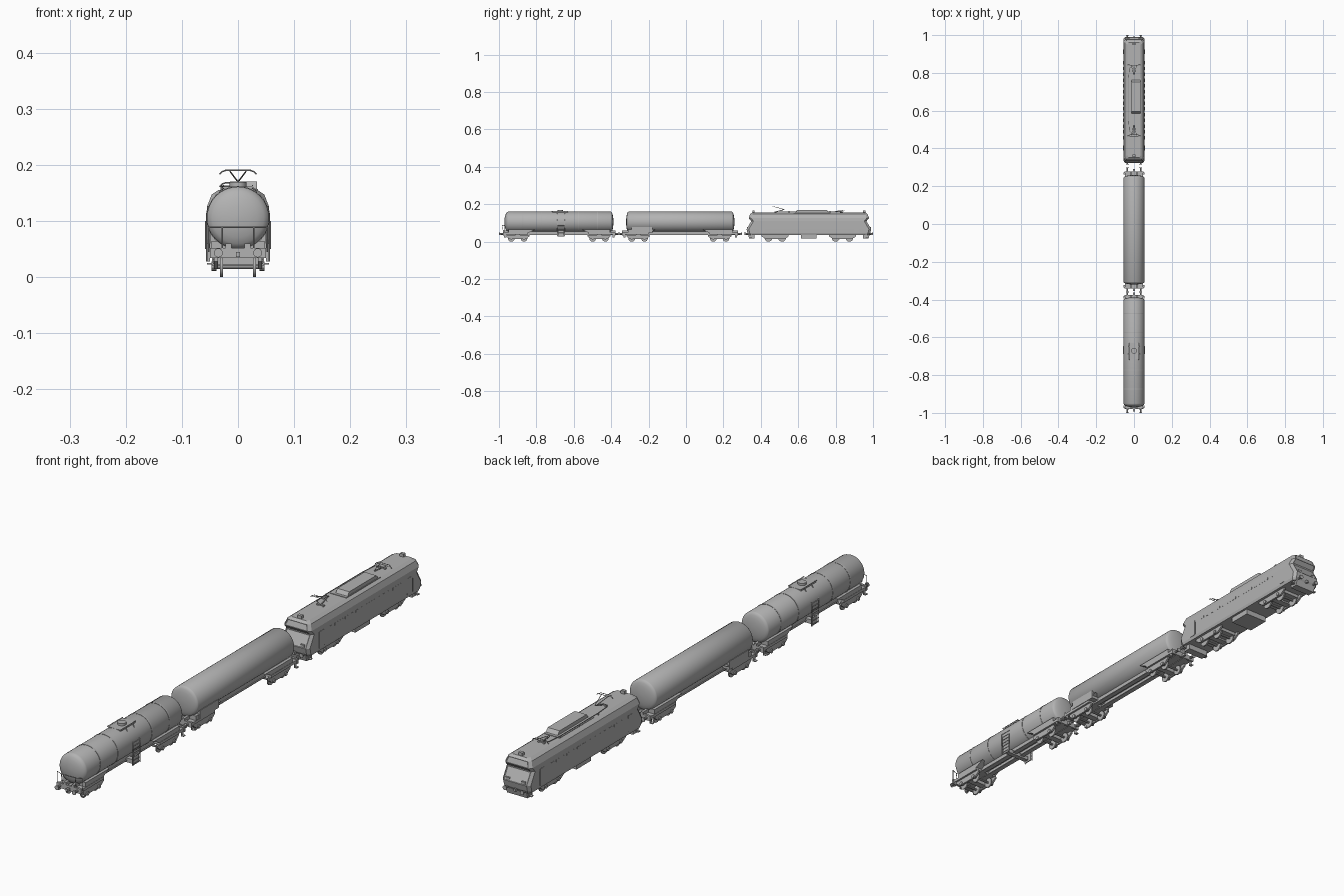
import bpy, bmesh, math
from mathutils import Vector, Matrix

if "Cube" in bpy.data.objects:
    bpy.data.objects.remove(bpy.data.objects["Cube"])

grey = bpy.data.materials.new("plain_grey")
grey.diffuse_color = (0.45, 0.45, 0.45, 1)
grey.use_nodes = True
grey.node_tree.nodes["Principled BSDF"].inputs["Base Color"].default_value = grey.diffuse_color


def finish(name, bm, smooth=False):
    bmesh.ops.recalc_face_normals(bm, faces=bm.faces)
    me = bpy.data.meshes.new(name)
    bm.to_mesh(me)
    bm.free()
    me.materials.append(grey)
    ob = bpy.data.objects.new(name, me)
    bpy.context.collection.objects.link(ob)
    if smooth:
        bpy.context.view_layer.objects.active = ob
        ob.select_set(True)
        bpy.ops.object.shade_smooth_by_angle(angle=math.radians(35))
        ob.select_set(False)
    return ob


def box(name, x, y, z):
    """Box from (min, max) pairs."""
    bm = bmesh.new()
    bmesh.ops.create_cube(bm, size=1)
    for v in bm.verts:
        v.co = [a + (c + 0.5) * (b - a) for c, (a, b) in zip(v.co, (x, y, z))]
    return finish(name, bm)


def prism(name, yz, x0, x1):
    """Side profile in y, z extruded across x."""
    bm = bmesh.new()
    f = bm.faces.new([bm.verts.new((x0, y, z)) for y, z in yz])
    r = bmesh.ops.extrude_face_region(bm, geom=[f])
    bmesh.ops.translate(bm, vec=(x1 - x0, 0, 0),
                        verts=[g for g in r["geom"] if isinstance(g, bmesh.types.BMVert)])
    return finish(name, bm)


def rod(name, pts, r, n=6):
    """Round rod along a list of points."""
    bm = bmesh.new()
    for a, b in zip(pts, pts[1:]):
        a, b = Vector(a), Vector(b)
        rot = (b - a).to_track_quat('Z', 'Y').to_matrix().to_4x4()
        bmesh.ops.create_cone(bm, cap_ends=True, segments=n, radius1=r, radius2=r,
                              depth=(b - a).length, matrix=Matrix.Translation((a + b) / 2) @ rot)
    return finish(name, bm, True)


def lathe_y(name, prof, zc, n=40):
    """Revolve (y, radius) points round a lengthwise axis at height zc."""
    bm = bmesh.new()
    rings = [[bm.verts.new((r * math.sin(2 * math.pi * i / n), y, zc + r * math.cos(2 * math.pi * i / n)))
              for i in range(n)] for y, r in prof]
    for a, b in zip(rings, rings[1:]):
        for i in range(n):
            bm.faces.new((a[i], a[i - 1], b[i - 1], b[i]))
    bm.faces.new(rings[0])
    bm.faces.new(rings[-1])
    return finish(name, bm, True)


def wheelset(y, r):
    for s in (-1, 1):
        rod("wheel", [(s * 0.027, y, r), (s * 0.032, y, r)], r, 24)
        rod("axle_box", [(s * 0.038, y, r), (s * 0.047, y, r)], 0.007, 10)
    rod("axle", [(-0.04, y, r), (0.04, y, r)], 0.004, 8)


def bogie(yc, half, wheel_off, r):
    for d in (-wheel_off, wheel_off):
        wheelset(yc + d, r)
    for s in (-1, 1):
        prism("bogie_side_frame", [(yc - half, 0.036), (yc + half, 0.036), (yc + half, 0.028),
              (yc + half * 0.7, 0.014), (yc - half * 0.7, 0.014), (yc - half, 0.028)], s * 0.036, s * 0.043)
    box("bogie_bolster", (-0.037, 0.037), (yc - 0.012, yc + 0.012), (0.018, 0.042))


def end_gear(y, d):
    """Buffers, coupling and steps at a vehicle end; d points outward."""
    for s in (-1, 1):
        x = s * 0.035
        rod("buffer_stem", [(x, y, 0.043), (x, y + d * 0.018, 0.043)], 0.004, 10)
        rod("buffer_head", [(x, y + d * 0.018, 0.043), (x, y + d * 0.021, 0.043)], 0.008, 16)
        box("corner_step", sorted((s * 0.045, s * 0.055)), (y - d * 0.012 - 0.006, y - d * 0.012 + 0.006), (0.022, 0.025))
        box("step_hanger", sorted((s * 0.044, s * 0.046)), (y - d * 0.012 - 0.006, y - d * 0.012 + 0.006), (0.022, 0.042))
    box("coupling", (-0.004, 0.004), sorted((y, y + d * 0.013)), (0.036, 0.045))


def tank_wagon(y0, y1, bogies, cyl):
    """Underframe, bogies and domed vessel; y0..y1 is the frame, cyl the straight part."""
    a, b = cyl
    c = [(0.014 * math.cos(t), 0.0555 * math.sin(t)) for t in [math.radians(k) for k in range(5, 91, 17)]]
    e = 1.5 if y0 < -0.9 else 0.95
    lathe_y("tank_vessel", [(a - p * e, q) for p, q in c] + [(b + p, q) for p, q in reversed(c)], 0.1055)
    for s in (-1, 1):
        box("centre_sill", sorted((s * 0.012, s * 0.022)), (y0, y1), (0.036, 0.06))
        box("sill_flange", sorted((s * 0.008, s * 0.026)), (y0, y1), (0.036, 0.039))
    for yc, d in ((bogies[0], -1), (bogies[1], 1)):
        end = y0 if d < 0 else y1
        inner = yc - d * 0.055
        # end platform and sloped tank saddle
        box("end_platform", (-0.048, 0.048), sorted((end, inner)), (0.038, 0.048))
        prism("tank_saddle", [(end - d * 0.03, 0.047), (end - d * 0.03, 0.064),
              (inner - d * 0.035, 0.064), (inner, 0.047)], -0.047, 0.047)
        box("headstock", (-0.05, 0.05), sorted((end, end - d * 0.008)), (0.034, 0.052))
        bogie(yc, 0.062, 0.034, 0.018)
        end_gear(end, d)


# Rear and middle tank wagons
tank_wagon(-0.979, -0.376, (-0.90, -0.465), (-0.95, -0.402))
tank_wagon(-0.341, 0.279, (-0.256, 0.18), (-0.307, 0.245))
box("side_equipment_panel", (-0.05, 0.05), (-0.292, -0.18), (0.047, 0.078))

# Fittings on the first tank: bands, manhole, platform, ladders, end railing
for y in (-0.873, -0.772, -0.575, -0.473):
    lathe_y("tank_band", [(y - 0.003, 0.0565), (y + 0.003, 0.0565)], 0.1055)
box("manhole_platform", (-0.026, 0.026), (-0.715, -0.63), (0.157, 0.161))
rod("manhole_lid", [(0, -0.672, 0.158), (0, -0.672, 0.169)], 0.015, 20)
for s in (-1, 1):
    rod("platform_rail", [(s * 0.026, -0.72, 0.163), (s * 0.026, -0.63, 0.163)], 0.0012)
    for y in (-0.688, -0.648):
        rod("ladder_upright", [(s * 0.056, y, 0.028), (s * 0.056, y, 0.112), (s * 0.027, y, 0.159)], 0.0015)
    for k in range(7):
        z = 0.034 + k * 0.013
        rod("ladder_rung", [(s * 0.056, -0.688, z), (s * 0.056, -0.648, z)], 0.0012)
    box("ladder_backplate", sorted((s * 0.05, s * 0.054)), (-0.685, -0.651), (0.028, 0.06))
    rod("end_rail_post", [(s * 0.028, -0.976, 0.048), (s * 0.028, -0.982, 0.089)], 0.0012)
    rod("end_rail_side", [(s * 0.052, -0.972, 0.045), (s * 0.052, -0.972, 0.089), (s * 0.028, -0.982, 0.089)], 0.0012)
rod("end_rail_bar", [(-0.028, -0.982, 0.089), (0.028, -0.982, 0.089)], 0.0012)
box("discharge_pipe", (-0.045, 0.045), (-0.678, -0.66), (0.03, 0.045))

# Locomotive shell: rings of (height, half width, half length), recessed windscreen
C = 0.657
bm = bmesh.new()
rings = []
for z, w, l in ((0.036, 0.053, 0.322), (0.046, 0.056, 0.328), (0.067, 0.0565, 0.333), (0.110, 0.0565, 0.308),
                (0.126, 0.055, 0.322), (0.147, 0.047, 0.314), (0.155, 0.035, 0.304)):
    q = [(w, l - 0.012), (w * 0.84, l), (-w * 0.84, l), (-w, l - 0.012)]
    q += [(-x, -y) for x, y in q]
    rings.append([bm.verts.new((x, C + y, z)) for x, y in q])
screens = []
for k, (a, b) in enumerate(zip(rings, rings[1:])):
    for i in range(8):
        f = bm.faces.new((a[i], a[(i + 1) % 8], b[(i + 1) % 8], b[i]))
        if k in (2, 3, 4) and i in (1, 5):
            screens.append(f)
bm.faces.new(rings[0])
bm.faces.new(rings[-1])
bmesh.ops.recalc_face_normals(bm, faces=bm.faces)
bmesh.ops.inset_individual(bm, faces=screens, thickness=0.003, depth=-0.0015)
finish("locomotive_body", bm)

# Locomotive running gear and ends
for d in (-1, 1):
    bogie(C + d * 0.18, 0.072, 0.0365, 0.021)
    box("bogie_frame", (-0.034, 0.034), (C + d * 0.18 - 0.06, C + d * 0.18 + 0.06), (0.024, 0.037))
    end = C + d * 0.325
    end_gear(end - d * 0.003, d)
    prism("snow_plough", [(end - d * 0.035, 0.038), (end, 0.038), (end - d * 0.006, 0.016),
          (end - d * 0.035, 0.016)], -0.042, 0.042)
    box("roof_horn", (-0.008, 0.008), (C + d * 0.296 - 0.006, C + d * 0.296 + 0.006), (0.152, 0.166))
    for s in (-1, 1):
        box("headlight", sorted((s * 0.024, s * 0.04)), (C + d * 0.327 - 0.004, C + d * 0.327 + 0.004), (0.069, 0.078))
        yd = C + d * 0.255
        box("cab_door", sorted((s * 0.056, s * 0.0573)), (yd - 0.013, yd + 0.013), (0.048, 0.108))
        rod("door_handrail", [(s * 0.058, yd + 0.016, 0.05), (s * 0.058, yd + 0.016, 0.1)], 0.0008)
box("underfloor_equipment", (-0.045, 0.045), (0.614, 0.698), (0.016, 0.038))
for s in (-1, 1):
    for k in range(14):
        y = C - 0.2 + k * 0.0305
        box("side_vent", sorted((s * 0.055, s * 0.0571)), (y - 0.009, y + 0.009), (0.098, 0.106))

# Roof housing, cable and insulators
prism("roof_housing", [(0.583, 0.154), (0.595, 0.17), (0.752, 0.17), (0.765, 0.154)], -0.014, 0.034)
box("roof_walkway", (-0.03, 0.036), (0.575, 0.773), (0.153, 0.157))
rod("roof_cable", [(0, 0.475, 0.16), (-0.024, 0.49, 0.162), (-0.029, 0.55, 0.162), (-0.029, 0.77, 0.162),
                   (-0.024, 0.825, 0.162), (0, 0.84, 0.16)], 0.0014)
for y in (0.55, 0.66, 0.77):
    rod("cable_insulator", [(-0.029, y, 0.153), (-0.029, y, 0.162)], 0.0025, 8)


def pantograph(yh, zh, yk, zk, yb):
    """Head at yh, zh; elbow at yk, zk; base at yb."""
    rod("pantograph_lower_arm", [(0, yb, 0.158), (0, yk, zk)], 0.002)
    for s in (-1, 1):
        rod("pantograph_upper_arm", [(s * 0.002, yk, zk), (s * 0.014, yh, zh - 0.002)], 0.0012)
        rod("pantograph_horn", [(s * 0.022, yh, zh), (s * 0.028, yh, zh - 0.002), (s * 0.033, yh, zh - 0.007)], 0.0013)
        box("pantograph_foot", sorted((s * 0.008, s * 0.014)), (yb - 0.004, yb + 0.004), (0.153, 0.16))
    for o in (-0.005, 0.005):
        rod("pantograph_head", [(-0.023, yh + o, zh), (0.023, yh + o, zh)], 0.0013)
    box("pantograph_base", (-0.014, 0.014), (yb - 0.003, yb + 0.003), (0.157, 0.16))


pantograph(0.468, 0.19, 0.525, 0.172, 0.478)
pantograph(0.842, 0.168, 0.79, 0.163, 0.836)
